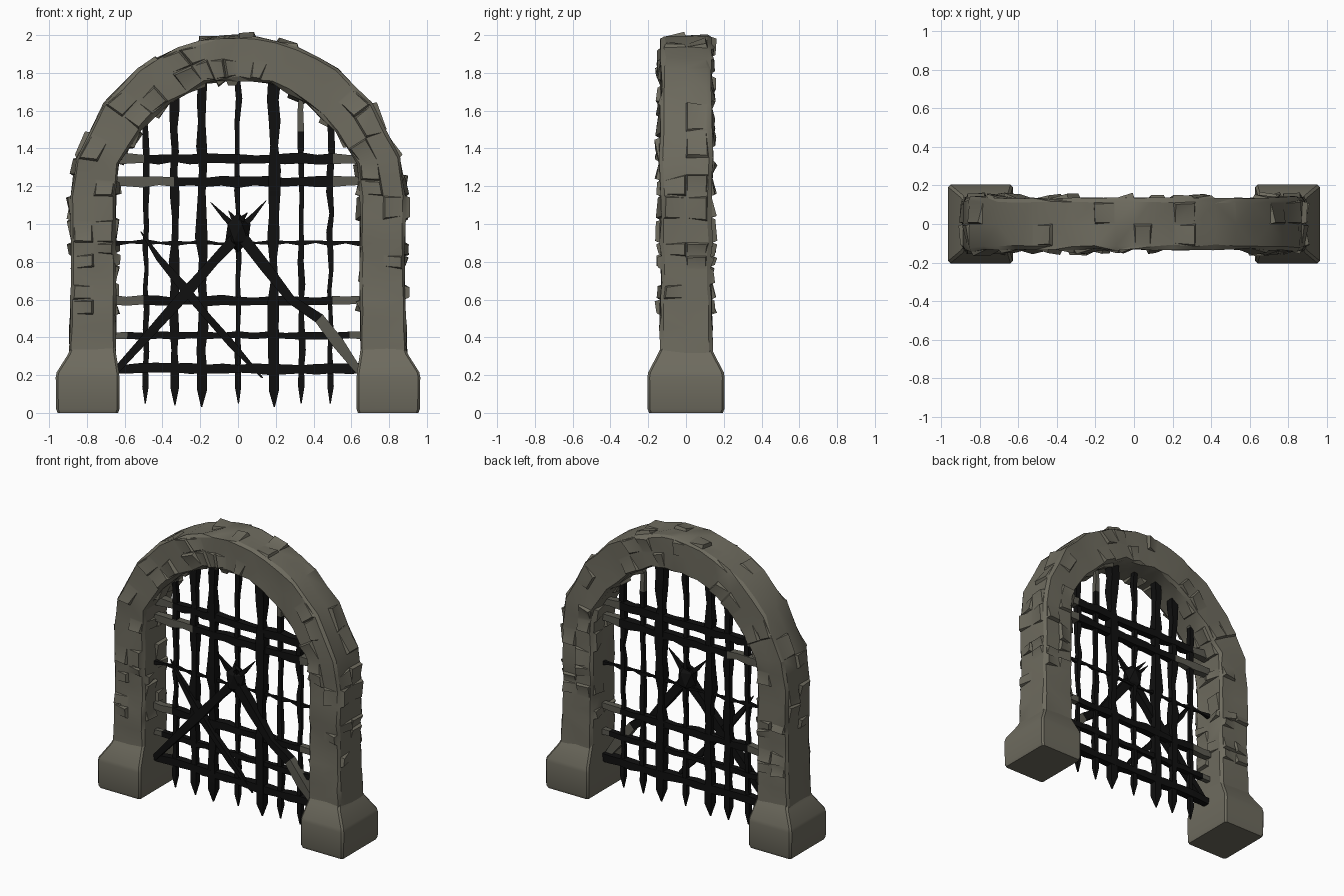
import bpy, bmesh, math, random
from mathutils import Vector

if "Cube" in bpy.data.objects:
    bpy.data.objects.remove(bpy.data.objects["Cube"])

random.seed(7)


def material(name, rgb):
    m = bpy.data.materials.new(name)
    m.diffuse_color = (*rgb, 1)
    m.use_nodes = True
    m.node_tree.nodes["Principled BSDF"].inputs["Base Color"].default_value = m.diffuse_color
    return m


STONE = material("grey_stone", (0.155, 0.147, 0.113))
IRON = material("black_iron", (0.005, 0.005, 0.005))
WORN = material("worn_iron", (0.105, 0.102, 0.082))


def jit(a):
    return random.uniform(-a, a)


def finish(name, bm, mats, angle=30):
    bmesh.ops.recalc_face_normals(bm, faces=bm.faces[:])
    me = bpy.data.meshes.new(name)
    bm.to_mesh(me)
    bm.free()
    ob = bpy.data.objects.new(name, me)
    bpy.context.collection.objects.link(ob)
    for m in mats:
        me.materials.append(m)
    bpy.ops.object.select_all(action='DESELECT')
    ob.select_set(True)
    bpy.context.view_layer.objects.active = ob
    bpy.ops.object.shade_smooth_by_angle(angle=math.radians(angle))
    return ob


def loft(bm, rings):
    """Skin a list of equal vertex rings and close both ends."""
    faces = []
    for a, b in zip(rings, rings[1:]):
        n = len(a)
        for i in range(n):
            faces.append(bm.faces.new((a[i], a[(i + 1) % n], b[(i + 1) % n], b[i])))
    bm.faces.new(rings[0])
    bm.faces.new(rings[-1])
    return faces


# Stone arch: inner x,z / outer x,z / half depth, right side from foot to crown
half = [(.645, .26, .90, .26, .145), (.645, .45, .893, .45, .143), (.645, .60, .888, .60, .14),
        (.645, .78, .885, .76, .135), (.645, .90, .885, .90, .142), (.645, 1.15, .888, 1.15, .137),
        (.632, 1.32, .858, 1.35, .147), (.515, 1.49, .71, 1.64, .138), (.36, 1.64, .53, 1.825, .135),
        (.17, 1.745, .32, 1.935, .138), (.06, 1.757, .095, 1.995, .138)]
stations = half + [(-a, b, -c, d, e) for a, b, c, d, e in reversed(half)]
profile = [(0, -.85), (0, 0), (0, .85), (.06, 1), (.5, 1), (.94, 1),
           (1, .85), (1, 0), (1, -.85), (.94, -1), (.5, -1), (.06, -1)]
bm = bmesh.new()
rings = []


def add_section(s, dent):
    ring = []
    for u, v in profile:
        d = random.uniform(0, dent)
        uu = min(max(u, d * 2), 1 - d * 2)
        ring.append(bm.verts.new((s[0] + (s[2] - s[0]) * uu + jit(.003), v * (s[4] - d),
                                  s[1] + (s[3] - s[1]) * uu + jit(dent))))
    rings.append(ring)


for i, s in enumerate(stations):
    add_section(s, .004)
    if i + 1 < len(stations):
        mid = [(a + b) / 2 for a, b in zip(s, stations[i + 1])]
        add_section(mid, .012)
skin = loft(bm, rings)
# Chipped hollows in randomly chosen stone faces
bm.normal_update()
chips = [f for f in skin if f.calc_area() > .005 and f.calc_center_median().z > .5
         and random.random() < .32]
for f in chips:
    n = f.normal.copy()
    bmesh.ops.inset_individual(bm, faces=[f], thickness=.012)
    vs = list(f.verts)
    k = random.randrange(len(vs))
    for j in (0, 1):
        vs[(k + j) % len(vs)].co -= n * random.uniform(.012, .028)
bmesh.ops.triangulate(bm, faces=[f for f in bm.faces if len(f.verts) == 4])
finish("stone_arch", bm, [STONE], 25)

# Flared plinths under both sides
for side, label in ((-1, "left"), (1, "right")):
    bm = bmesh.new()
    rings = []
    for z, x0, x1, y in ((0, .635, .955, .195), (.02, .628, .963, .203), (.19, .628, .965, .204),
                         (.215, .63, .96, .2), (.31, .645, .9, .15), (.35, .65, .885, .13)):
        c = .012
        pts = [(x0 + c, -y), (x1 - c, -y), (x1, -y + c), (x1, y - c),
               (x1 - c, y), (x0 + c, y), (x0, y - c), (x0, -y + c)]
        rings.append([bm.verts.new((side * x, yy, z)) for x, yy in pts])
    loft(bm, rings)
    finish(label + "_plinth", bm, [STONE], 35)


def bar(name, pts, worn=None, depth=1.0):
    """Square forged bar through (x, y, z, half width) points; worn(x, z) picks paler faces."""
    bm = bmesh.new()
    rings = []
    for i, (x, y, z, r) in enumerate(pts):
        a, b = pts[max(i - 1, 0)], pts[min(i + 1, len(pts) - 1)]
        t = Vector((b[0] - a[0], 0, b[2] - a[2])).normalized()
        n = Vector((t.z, 0, -t.x))
        c, w = Vector((x, y, z)), Vector((0, r * depth, 0))
        rings.append([bm.verts.new(c + p) for p in (n * r + w, n * r - w, -n * r - w, -n * r + w)])
    loft(bm, rings)
    if worn:
        for f in bm.faces:
            c = f.calc_center_median()
            f.material_index = int(worn(c.x, c.z))
    return finish(name, bm, [IRON, WORN], 30)


def rough(p, q, r, n, wob=.006, vary=.2):
    """Uneven run of points from p to q."""
    out = []
    for i in range(n + 1):
        x, y, z = Vector(p).lerp(Vector(q), i / n)
        out.append((x + jit(wob), y + jit(wob / 2), z + jit(wob), r * (1 + jit(vary))))
    return out


# Upright bars with pointed lower ends: x, half width, tip z, top z, paler above z
uprights = [(-.49, .014, .05, 1.63, 1.5), (-.335, .022, .04, 1.74, 9), (-.19, .026, .03, 1.78, 9),
            (0, .014, .05, 1.78, 9), (.19, .027, .03, 1.78, 9), (.335, .015, .05, 1.72, 1.5),
            (.49, .015, .05, 1.58, 9)]
for i, (x, r, tip, top, pale) in enumerate(uprights):
    pts = [(x + jit(.006), 0, tip, .003), (x, 0, tip + .09, max(r, .017)), (x, 0, .235, r)]
    pts += rough((x, 0, .33), (x, 0, top), r, 12, .007, .3)
    bar("upright_bar_%d" % (i + 1), pts, lambda px, pz, p=pale: pz > p)

# Cross bars: z, half height, pale left of, pale right of
crossbars = [(1.345, .024, -.54, .54), (1.225, .025, -.37, .48), (.595, .023, -.52, .5),
             (.41, .018, -.55, .6), (.235, .025, -2, 2)]
for i, (z, r, lo, hi) in enumerate(crossbars):
    pts = rough((-.67, 0, z), (.67, 0, z), r, 16, .005, .2)
    bar("cross_bar_%d" % (i + 1), pts, lambda px, pz, a=lo, b=hi: px < a or px > b)

# Thin middle cross bar, pinched between the uprights
xs = [-.65, -.57, -.49, -.41, -.335, -.26, -.19, -.1, 0, .1, .19, .26, .335, .41, .49, .57, .65]
bar("thin_cross_bar", [(x, 0, .9 + jit(.006), .014 if k % 2 == 0 else .006)
                       for k, x in enumerate(xs)])

# Diagonal braces meeting at the boss
bar("left_brace", [(-.64, -.02, .23, .018), (-.45, -.03, .44, .024), (-.28, -.03, .63, .03),
                   (-.13, -.03, .80, .025), (0, -.03, .94, .03)])
bar("right_brace", [(.64, -.02, .22, .018), (.53, -.03, .37, .032), (.43, -.03, .50, .028),
                    (.28, -.03, .60, .023), (.14, -.03, .78, .03), (0, -.03, .96, .03)],
    lambda px, pz: px > .42)
bar("broken_brace", [(-.515, -.02, .96, .003), (-.42, -.02, .82, .016), (-.28, -.03, .655, .026),
                     (-.18, -.03, .53, .018), (-.03, -.02, .36, .02), (.13, -.02, .185, .004)])

# Faceted boss and its thorn spikes
bm = bmesh.new()
bmesh.ops.create_icosphere(bm, subdivisions=1, radius=1)
for v in bm.verts:
    v.co = (v.co.x * .075, v.co.y * .065 - .02, v.co.z * .105 + .955)
finish("centre_boss", bm, [IRON], 10)
for i, (x, y, z) in enumerate([(-.145, -.03, 1.115), (.15, -.02, 1.125),
                               (-.05, .06, 1.07), (.05, -.09, 1.06)]):
    bar("boss_spike_%d" % (i + 1), [(0, -.02, .97, .02), (x * .45, -.02 + y * .3, 1.03, .014),
                                    (x, y, z, .002)])
